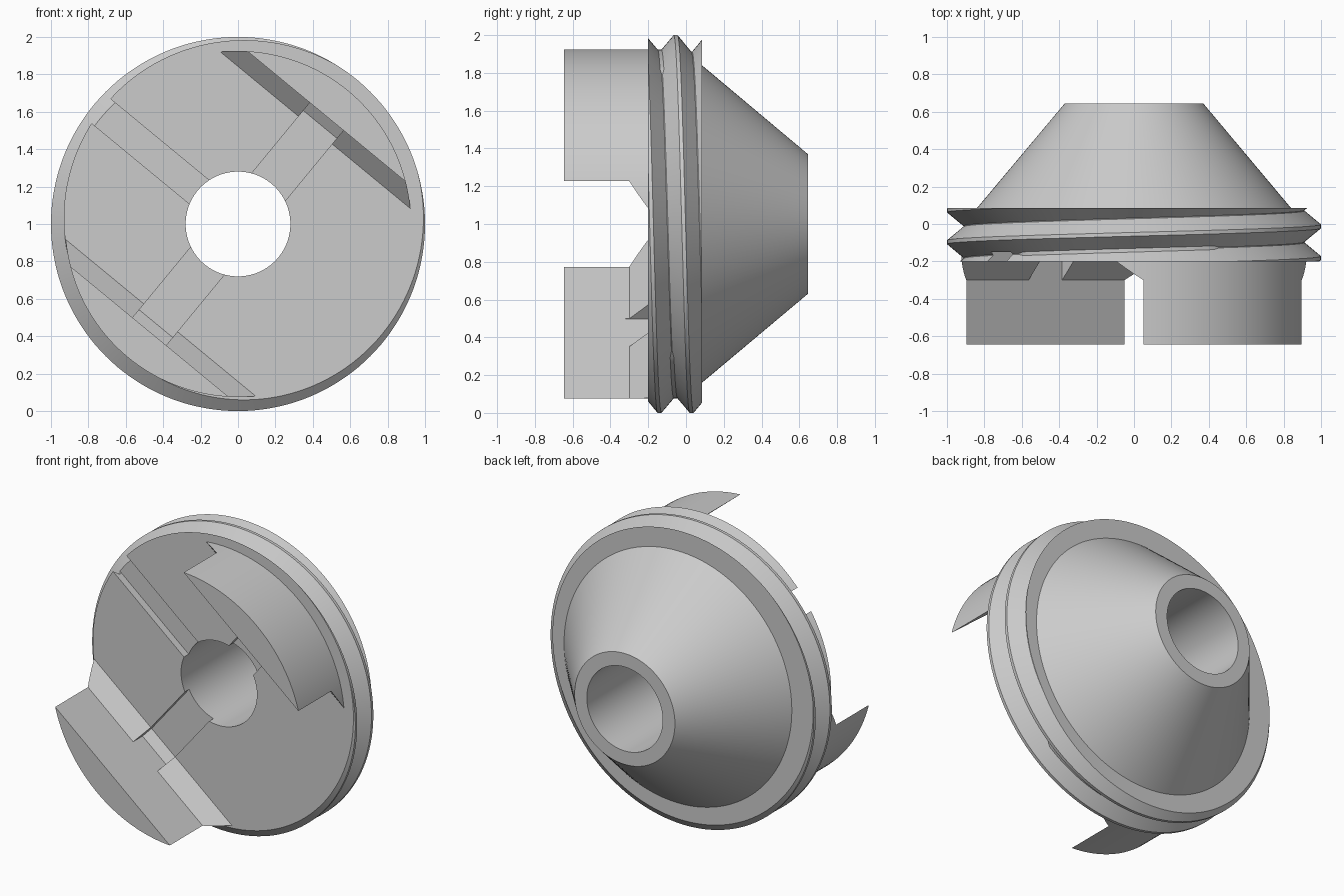
import bpy, bmesh, math
from mathutils import Vector

if "Cube" in bpy.data.objects:
    bpy.data.objects.remove(bpy.data.objects["Cube"])

SEG = 144
BORE, CORE = 0.28, 0.925
FRONT, FACE, BACK, END = -0.645, -0.2, 0.085, 0.645
PITCH = 0.17
TILT = math.radians(39.5)   # jaw direction, clockwise from the top

grey = bpy.data.materials.new("light grey")
grey.use_nodes = True
grey.diffuse_color = (0.6, 0.6, 0.6, 1)
grey.node_tree.nodes["Principled BSDF"].inputs["Base Color"].default_value = (0.6, 0.6, 0.6, 1)


def polar(r, y, phi):
    return Vector((r * math.sin(phi), y, 1 + r * math.cos(phi)))


def finish(bm, name):
    bmesh.ops.recalc_face_normals(bm, faces=bm.faces)
    mesh = bpy.data.meshes.new(name)
    bm.to_mesh(mesh)
    bm.free()
    obj = bpy.data.objects.new(name, mesh)
    bpy.context.collection.objects.link(obj)
    mesh.materials.append(grey)
    return obj


def lathe(name, profile):
    """Closed (radius, y) profile turned about the main axis."""
    bm = bmesh.new()
    rings = [[bm.verts.new(polar(r, y, math.tau * i / SEG)) for r, y in profile]
             for i in range(SEG)]
    for i in range(SEG):
        a, b = rings[i - 1], rings[i]
        for j in range(len(profile)):
            bm.faces.new((a[j - 1], a[j], b[j], b[j - 1]))
    return finish(bm, name)


def cylinder(name, r, y0, y1):
    bm = bmesh.new()
    ends = [[bm.verts.new(polar(r, y, math.tau * i / SEG)) for i in range(SEG)] for y in (y0, y1)]
    for ring in ends:
        bm.faces.new(ring)
    for i in range(SEG):
        bm.faces.new((ends[0][i - 1], ends[0][i], ends[1][i], ends[1][i - 1]))
    return finish(bm, name)


def prism(name, profile, half, phi):
    """(distance, y) profile along direction phi, widened sideways by half."""
    bm = bmesh.new()
    out = Vector((math.sin(phi), 0, math.cos(phi)))
    side = Vector((math.cos(phi), 0, -math.sin(phi)))
    ends = [[bm.verts.new(Vector((0, y, 1)) + out * d + side * s) for d, y in profile]
            for s in (-half, half)]
    for ring in ends:
        bm.faces.new(ring)
    for j in range(len(profile)):
        bm.faces.new((ends[0][j - 1], ends[0][j], ends[1][j], ends[1][j - 1]))
    return finish(bm, name)


def boolean(obj, tool, operation):
    mod = obj.modifiers.new("cut", 'BOOLEAN')
    mod.object, mod.operation, mod.solver = tool, operation, 'EXACT'
    bpy.context.view_layer.objects.active = obj
    bpy.ops.object.modifier_apply(modifier=mod.name)


def root(angle):
    """Half width and radius of the thread root; two stretches are flattened."""
    flat = -42 <= angle <= 29 or 139 <= angle <= 210
    return (0.01, 0.923) if flat else (0.002, 0.912)


def threaded_disc():
    bm = bmesh.new()
    last = None
    for i in range(-3 * SEG, 4 * SEG + 1):
        phi = math.tau * i / SEG
        y = -0.055 + PITCH * i / SEG
        (w0, r0), (w1, r1) = root(360 * i / SEG), root(360 * (i + SEG) / SEG)
        rows = [(r0, w0 - PITCH / 2), (1, -0.01), (1, 0.01),
                (r1, PITCH / 2 - w1), (r1, PITCH / 2 + w1)]
        ring = [bm.verts.new(polar(r, y + dy, phi)) for r, dy in rows]
        if last:
            for j in range(4):
                bm.faces.new((last[j], last[j + 1], ring[j + 1], ring[j]))
        last = ring
    bmesh.ops.remove_doubles(bm, verts=bm.verts, dist=1e-5)
    # Trim the helix to flat ends and cap it
    for y, n in ((FACE, -1), (BACK, 1)):
        bmesh.ops.bisect_plane(bm, geom=bm.verts[:] + bm.edges[:] + bm.faces[:], dist=1e-6,
                               plane_co=(0, y, 0), plane_no=(0, n, 0), clear_outer=True)
    bmesh.ops.holes_fill(bm, edges=[e for e in bm.edges if e.is_boundary], sides=0)
    return finish(bm, "threaded_disc")


# Main body
disc = threaded_disc()
cone = lathe("rear_cone", [(BORE, 0.075), (0.84, 0.075), (0.84, BACK), (0.37, END), (BORE, END)])

# Jaws: round segments with a sloped foot
jaw_profile = [(1.1, -0.17), (0.65, -0.17), (0.65, FACE), (0.745, -0.3),
               (0.745, FRONT - 0.05), (1.1, FRONT - 0.05)]
jaws, helpers = [], []
for name, phi in (("upper_jaw", TILT), ("lower_jaw", TILT + math.pi)):
    jaw = cylinder(name, CORE, FRONT, -0.165)
    block = prism("jaw_block", jaw_profile, 1.2, phi)
    boolean(jaw, block, 'INTERSECT')
    # Slot from the bore to the jaw, through the foot
    slot = prism("slot_cutter", [(0.1, -0.155), (0.69, -0.155), (0.746, FACE),
                                 (0.746, -0.32), (0.1, -0.32)], 0.116, phi)
    boolean(jaw, slot, 'DIFFERENCE')
    boolean(disc, slot, 'DIFFERENCE')
    jaws.append(jaw)
    helpers += [block, slot]

# Side groove out to the rim, and the bore
groove = prism("groove_cutter", [(0.1, -0.15), (1.2, -0.15), (1.2, -0.3), (0.1, -0.3)],
               0.082, TILT - math.pi / 2)
bore = cylinder("bore_cutter", BORE, -0.5, 0.5)
for tool in (groove, bore):
    boolean(disc, tool, 'DIFFERENCE')
for tool in helpers + [groove, bore]:
    bpy.data.objects.remove(tool)

# Smooth shading with crisp edges
for obj in [disc, cone] + jaws:
    bpy.ops.object.select_all(action='DESELECT')
    obj.select_set(True)
    bpy.context.view_layer.objects.active = obj
    bpy.ops.object.shade_smooth_by_angle(angle=math.radians(25))
